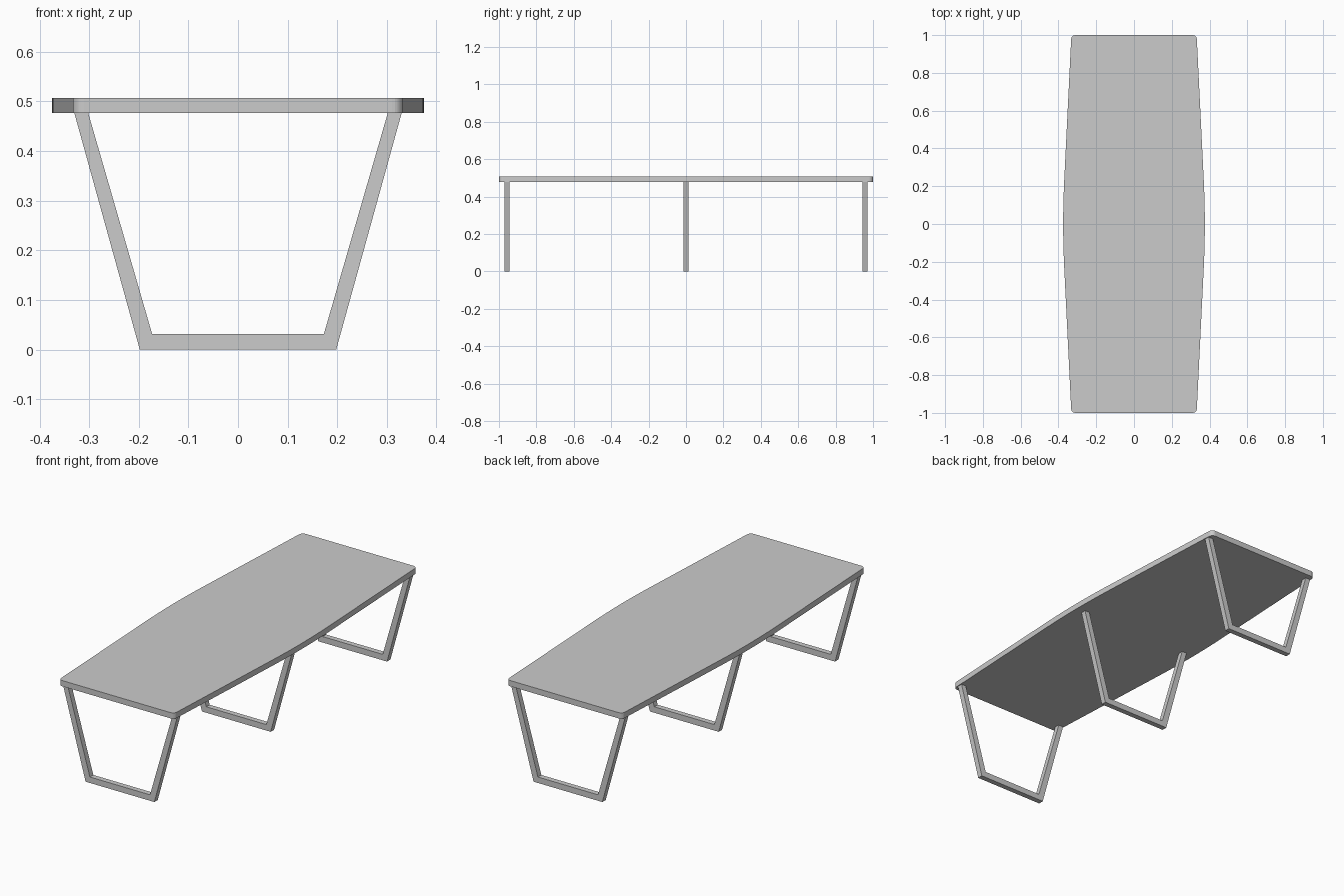
import bpy, math

if "Cube" in bpy.data.objects:
    bpy.data.objects.remove(bpy.data.objects["Cube"])

def prism(name, pts, to3d, a, b):
    """Extrude a closed 2D outline between depths a and b."""
    n = len(pts)
    verts = [to3d(p, q, a) for p, q in pts] + [to3d(p, q, b) for p, q in pts]
    faces = [list(range(n))[::-1], [n + i for i in range(n)]]
    faces += [[i, (i + 1) % n, n + (i + 1) % n, n + i] for i in range(n)]
    me = bpy.data.meshes.new(name)
    me.from_pydata(verts, [], faces)
    me.validate()
    ob = bpy.data.objects.new(name, me)
    bpy.context.collection.objects.link(ob)
    bpy.context.view_layer.objects.active = ob
    ob.select_set(True)
    bpy.ops.object.mode_set(mode='EDIT')
    bpy.ops.mesh.select_all(action='SELECT')
    bpy.ops.mesh.normals_make_consistent(inside=False)
    bpy.ops.object.mode_set(mode='OBJECT')
    ob.select_set(False)
    return ob

# Tabletop outline: softly bent long sides, straight tapers, rounded corners
BEND, SLOPE, MID, R = 0.23, 0.049, 0.375, 0.022
quarter = []
for i in range(5):
    y = BEND * i / 4
    quarter.append((MID - SLOPE * y * y / (2 * BEND), y))
cy = 1 - R
cx = MID - SLOPE * (cy - BEND / 2) - R
for i in range(7):
    t = math.radians(3 + 87 * i / 6)
    quarter.append((cx + R * math.cos(t), cy + R * math.sin(t)))
half = quarter + [(-x, y) for x, y in reversed(quarter)]
outline = half + [(-x, -y) for x, y in half[1:-1]]
prism("tabletop", outline, lambda p, q, d: (p, q, d), 0.477, 0.507)

# Three U-shaped leg frames
right = [(0.173, 0.031), (0.302, 0.477), (0.33, 0.477), (0.198, 0.0)]
frame = right + [(-x, z) for x, z in reversed(right)]
for name, y in (("front_leg_frame", -0.957), ("middle_leg_frame", 0), ("back_leg_frame", 0.957)):
    prism(name, frame, lambda p, q, d: (p, d, q), y - 0.014, y + 0.014)
